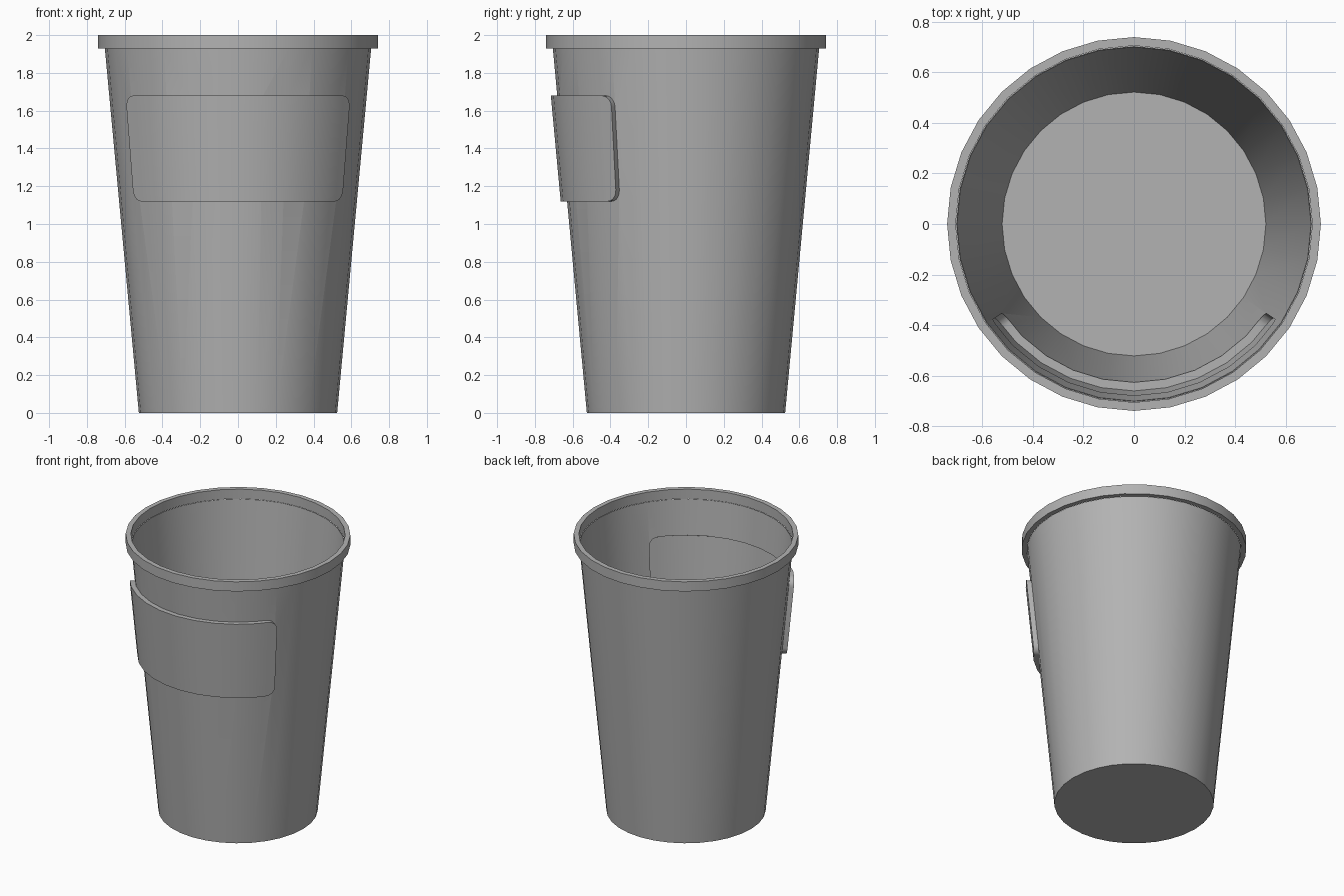
import bpy, bmesh
from math import sin, cos, pi, radians

old = bpy.data.objects.get("Cube")
if old:
    bpy.data.objects.remove(old)

SIDES = 32
STEP = 2 * pi / SIDES
WALL_TOP = 1.93

grey = bpy.data.materials.new("plain grey")
grey.use_nodes = True
colour = (0.45, 0.45, 0.45, 1)
grey.diffuse_color = colour
grey.node_tree.nodes["Principled BSDF"].inputs["Base Color"].default_value = colour


def wall_radius(z):
    return 0.525 + 0.18 * z / WALL_TOP


def point(angle, radius, z):
    """Point on the many-sided wall; angle 0 faces the front."""
    off = angle % STEP - STEP / 2
    r = radius * cos(STEP / 2) / cos(off)
    return (r * sin(angle), -r * cos(angle), z)


def make_object(name, rings, closed):
    """Bridge equal rings of points into one mesh; cap the ends unless closed."""
    bm = bmesh.new()
    loops = [[bm.verts.new(p) for p in ring] for ring in rings]
    pairs = list(zip(loops, loops[1:]))
    if closed:
        pairs.append((loops[-1], loops[0]))
    else:
        bm.faces.new(loops[0])
        bm.faces.new(loops[-1])
    for a, b in pairs:
        for i in range(len(a)):
            j = (i + 1) % len(a)
            bm.faces.new((a[i], a[j], b[j], b[i]))
    bmesh.ops.recalc_face_normals(bm, faces=bm.faces)
    mesh = bpy.data.meshes.new(name)
    bm.to_mesh(mesh)
    bm.free()
    mesh.materials.append(grey)
    obj = bpy.data.objects.new(name, mesh)
    bpy.context.collection.objects.link(obj)
    return obj


def select(obj):
    bpy.ops.object.select_all(action='DESELECT')
    obj.select_set(True)
    bpy.context.view_layer.objects.active = obj


def circle(radius, z):
    return [point(i * STEP, radius, z) for i in range(SIDES)]


# Tapered body, solid at first
body = make_object("cup_body", [circle(wall_radius(z), z) for z in (0, WALL_TOP)], False)

# Raised front panel with rounded corners, wrapped around the wall
LOW, HIGH, CORNER, DEPTH = 1.12, 1.68, 0.06, 0.034
end = 5 * STEP
columns = [(i * STEP, 0) for i in range(-4, 5)]
for k in range(6):
    t = radians(18 * k)
    a = end - radians(5.2) * (1 - cos(t))
    inset = CORNER * (1 - sin(t))
    columns += [(a, inset), (-a, inset)]
rings = []
for a, inset in sorted(columns):
    lo, hi = LOW + inset, HIGH - inset
    rings.append([point(a, wall_radius(z) + d, z)
                  for z, d in ((lo, -0.06), (hi, -0.06), (hi, DEPTH), (lo, DEPTH))])
panel = make_object("panel_cutter", rings, False)
panel.hide_render = True

# Fuse the panel, open the top, then give the wall a thin thickness
select(body)
union = body.modifiers.new("panel", 'BOOLEAN')
union.operation = 'UNION'
union.solver = 'EXACT'
union.object = panel
bpy.ops.object.modifier_apply(modifier=union.name)
bpy.data.objects.remove(panel)

bm = bmesh.new()
bm.from_mesh(body.data)
lids = [f for f in bm.faces if f.normal.z > 0.9 and f.calc_center_median().z > WALL_TOP - 0.01]
bmesh.ops.delete(bm, geom=lids, context='FACES')
bm.to_mesh(body.data)
bm.free()

shell = body.modifiers.new("thickness", 'SOLIDIFY')
shell.thickness = 0.004
shell.offset = -1
bpy.ops.object.modifier_apply(modifier=shell.name)
bpy.ops.object.shade_smooth_by_angle(angle=radians(30))

# Square-edged rim
rim = make_object("rim", [circle(r, z) for r, z in (
    (0.706, WALL_TOP), (0.74, WALL_TOP), (0.74, 2), (0.706, 2))], True)
select(rim)
bpy.ops.object.shade_smooth_by_angle(angle=radians(30))
